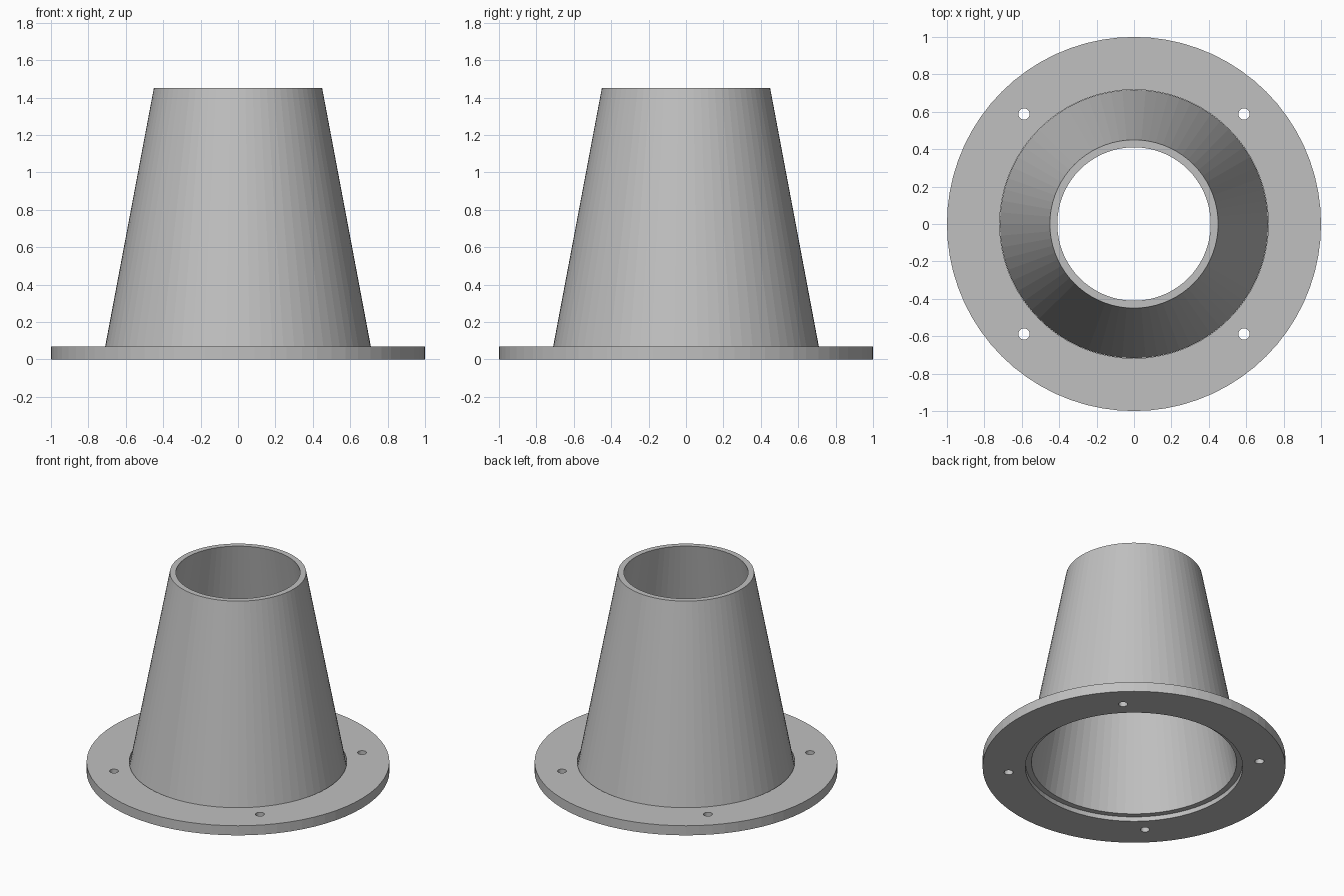
import bpy, bmesh, math

if "Cube" in bpy.data.objects:
    bpy.data.objects.remove(bpy.data.objects["Cube"])

SEG = 72
FLANGE_T = 0.07

grey = bpy.data.materials.new("light_grey")
grey.diffuse_color = (0.53, 0.53, 0.53, 1)
grey.use_nodes = True
grey.node_tree.nodes["Principled BSDF"].inputs["Base Color"].default_value = grey.diffuse_color


def ring(radius, count, cx=0.0, cy=0.0):
    return [(cx + radius * math.cos(2 * math.pi * i / count),
             cy + radius * math.sin(2 * math.pi * i / count)) for i in range(count)]


def plate(name, outlines, thickness):
    """Extruded flat plate; outlines after the first become holes."""
    curve = bpy.data.curves.new(name + "_outline", 'CURVE')
    curve.dimensions = '2D'
    curve.fill_mode = 'BOTH'
    curve.extrude = thickness / 2
    for pts in outlines:
        spline = curve.splines.new('POLY')
        spline.points.add(len(pts) - 1)
        for p, (x, y) in zip(spline.points, pts):
            p.co = (x, y, 0, 1)
        spline.use_cyclic_u = True
        spline.use_smooth = False
    helper = bpy.data.objects.new(name + "_helper", curve)
    bpy.context.collection.objects.link(helper)
    bpy.context.view_layer.update()
    mesh = bpy.data.meshes.new_from_object(
        helper.evaluated_get(bpy.context.evaluated_depsgraph_get()))
    bpy.data.objects.remove(helper)
    bm = bmesh.new()
    bm.from_mesh(mesh)
    bmesh.ops.remove_doubles(bm, verts=bm.verts, dist=1e-5)
    bmesh.ops.recalc_face_normals(bm, faces=bm.faces)
    bmesh.ops.translate(bm, verts=bm.verts, vec=(0, 0, thickness / 2))
    return finish(name, bm)


def lathe(name, profile):
    """Closed (radius, height) profile turned about z."""
    bm = bmesh.new()
    loops = [[bm.verts.new((x, y, z)) for x, y in ring(r, SEG)] for r, z in profile]
    for k, a in enumerate(loops):
        b = loops[(k + 1) % len(loops)]
        for i in range(SEG):
            j = (i + 1) % SEG
            bm.faces.new((a[i], a[j], b[j], b[i]))
    bmesh.ops.recalc_face_normals(bm, faces=bm.faces)
    return finish(name, bm)


def finish(name, bm):
    mesh = bpy.data.meshes.new(name)
    bm.to_mesh(mesh)
    bm.free()
    mesh.materials.append(grey)
    for p in mesh.polygons:
        p.use_smooth = False
        p.material_index = 0
    obj = bpy.data.objects.new(name, mesh)
    bpy.context.collection.objects.link(obj)
    return obj


# Base flange with centre opening and four bolt holes
bolts = [ring(0.03, 24, sx * 0.588, sy * 0.588) for sx in (-1, 1) for sy in (-1, 1)]
plate("base_flange", [ring(1.0, SEG), ring(0.718, SEG)] + bolts, FLANGE_T)

# Hollow tapered tube seated halfway down in the flange opening
lathe("tapered_tube", [(0.717, 0.033), (0.45, 1.45), (0.41, 1.45), (0.677, 0.033)])
